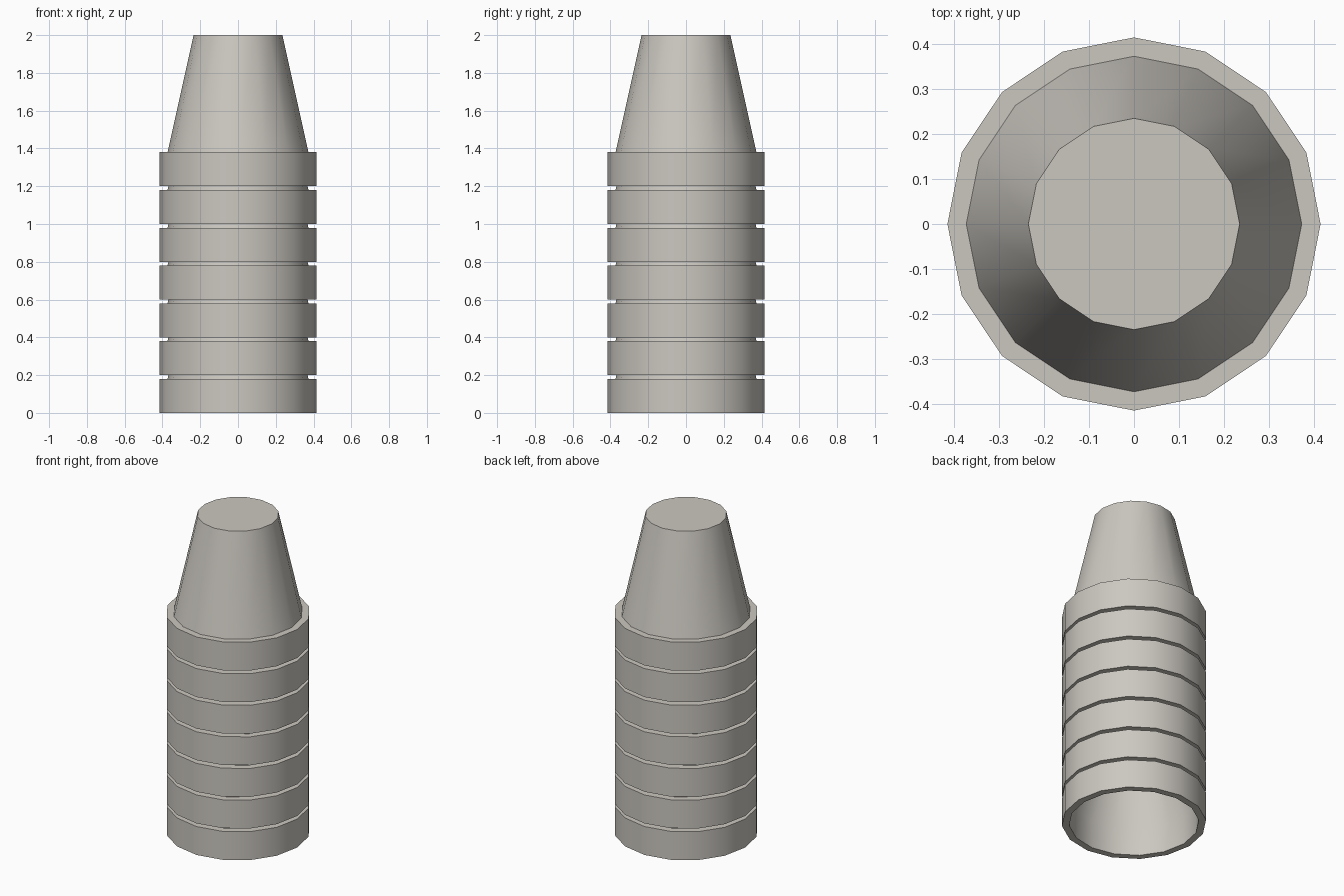
import bpy, bmesh, math

if "Cube" in bpy.data.objects:
    bpy.data.objects.remove(bpy.data.objects["Cube"])

SIDES = 16
COUNT = 7
STEP = 0.2

mat = bpy.data.materials.new("warm_grey")
mat.diffuse_color = (0.60, 0.575, 0.53, 1)
mat.use_nodes = True
mat.node_tree.nodes["Principled BSDF"].inputs["Base Color"].default_value = mat.diffuse_color


def ring(bm, r, z):
    return [bm.verts.new((r * math.cos(2 * math.pi * i / SIDES),
                          r * math.sin(2 * math.pi * i / SIDES), z)) for i in range(SIDES)]


def bridge(bm, a, b):
    for i in range(SIDES):
        j = (i + 1) % SIDES
        bm.faces.new((a[i], a[j], b[j], b[i]))


def cup(name, z):
    bm = bmesh.new()
    # thick straight rim, then tapered wall closed by a flat top
    inner_low = ring(bm, 0.373, 0)
    outer_low = ring(bm, 0.415, 0)
    outer_top = ring(bm, 0.415, 0.18)
    shoulder = ring(bm, 0.373, 0.18)
    crown = ring(bm, 0.235, 0.8)
    inner_top = ring(bm, 0.371, 0.18)
    inner_crown = ring(bm, 0.233, 0.797)
    loops = [inner_crown, inner_top, inner_low, outer_low, outer_top, shoulder, crown]
    for a, b in zip(loops, loops[1:]):
        bridge(bm, a, b)
    bm.faces.new(crown)
    bm.faces.new(inner_crown[::-1])
    mesh = bpy.data.meshes.new(name)
    bm.to_mesh(mesh)
    bm.free()
    mesh.materials.append(mat)
    obj = bpy.data.objects.new(name, mesh)
    obj.location.z = z
    bpy.context.collection.objects.link(obj)
    return obj


# stack of nested cups
for k in range(COUNT):
    obj = cup(f"stacked_cup_{k + 1}", k * STEP)
    bpy.ops.object.select_all(action='DESELECT')
    obj.select_set(True)
    bpy.context.view_layer.objects.active = obj
    bpy.ops.object.shade_smooth_by_angle(angle=math.radians(30))
